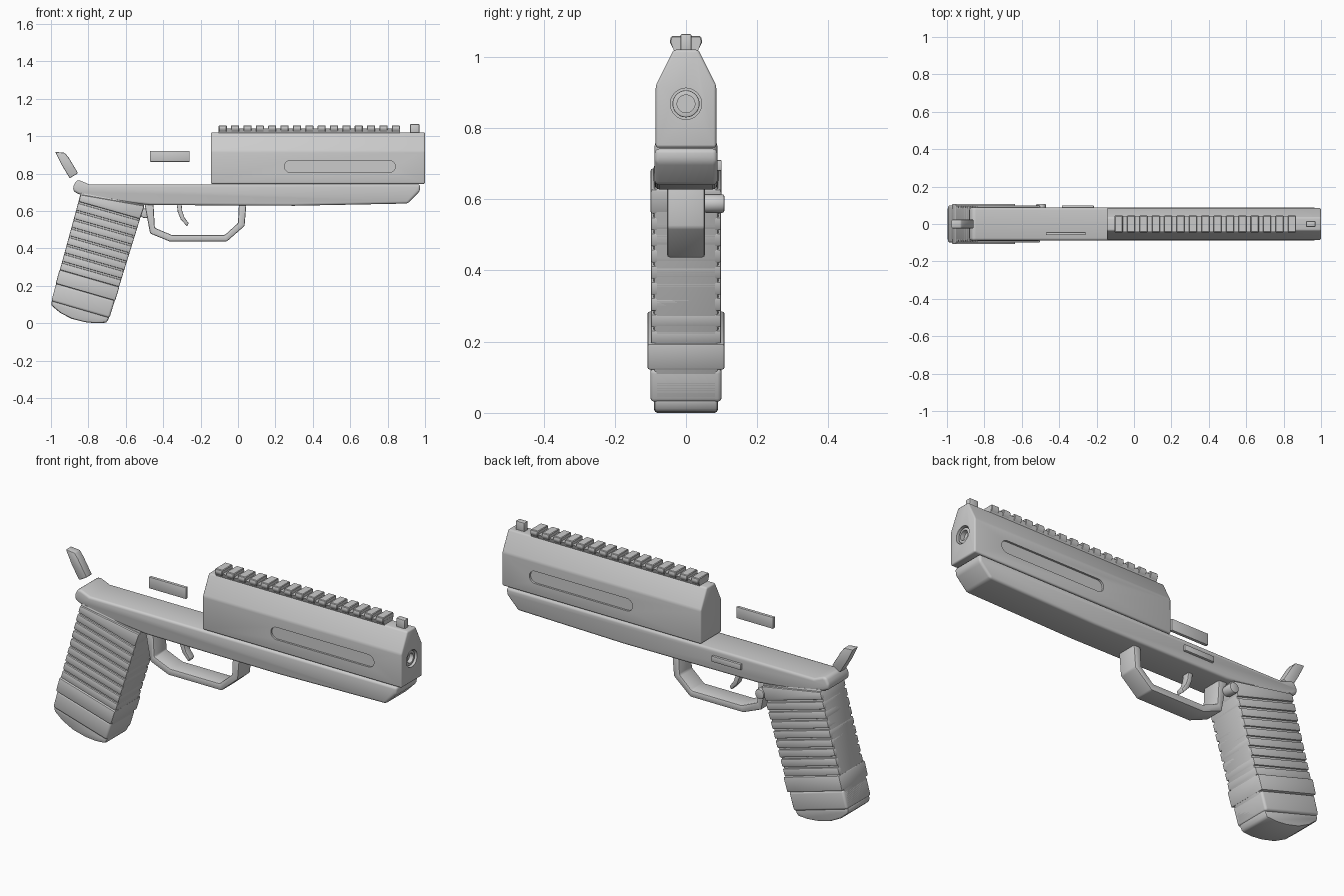
import bpy, bmesh, math
from mathutils import Vector

if "Cube" in bpy.data.objects:
    bpy.data.objects.remove(bpy.data.objects["Cube"], do_unlink=True)

grey = bpy.data.materials.new("plain grey")
grey.use_nodes = True
grey.diffuse_color = (0.6, 0.6, 0.6, 1)
grey.node_tree.nodes["Principled BSDF"].inputs["Base Color"].default_value = (0.6, 0.6, 0.6, 1)


def prism(name, points, low, high, axis="y", bevel=0.0, segments=2, cutters=()):
    """Extrude a flat outline along y (points are x, z) or along x (points are y, z)."""
    def place(p, d):
        return (p[0], d, p[1]) if axis == "y" else (d, p[0], p[1])
    bm = bmesh.new()
    ends = [[bm.verts.new(place(p, d)) for p in points] for d in (low, high)]
    n = len(points)
    for ring in ends:
        bm.faces.new(ring)
    for i in range(n):
        j = (i + 1) % n
        bm.faces.new((ends[0][i], ends[0][j], ends[1][j], ends[1][i]))
    bmesh.ops.recalc_face_normals(bm, faces=bm.faces)
    mesh = bpy.data.meshes.new(name)
    bm.to_mesh(mesh)
    bm.free()
    mesh.materials.append(grey)
    obj = bpy.data.objects.new(name, mesh)
    bpy.context.collection.objects.link(obj)
    bpy.ops.object.select_all(action="DESELECT")
    bpy.context.view_layer.objects.active = obj
    obj.select_set(True)
    if bevel:
        mod = obj.modifiers.new("bevel", "BEVEL")
        mod.width, mod.segments = bevel, segments
        mod.limit_method, mod.angle_limit = "ANGLE", math.radians(25)
        bpy.ops.object.modifier_apply(modifier=mod.name)
    for cutter in cutters:
        mod = obj.modifiers.new("cut", "BOOLEAN")
        mod.operation, mod.solver, mod.object = "DIFFERENCE", "EXACT", cutter
        bpy.ops.object.modifier_apply(modifier=mod.name)
        bpy.data.objects.remove(cutter, do_unlink=True)
    bpy.ops.object.shade_smooth_by_angle(angle=math.radians(32))
    return obj


def box(name, x, y, z, bevel=0.004):
    return prism(name, [(x[0], z[0]), (x[1], z[0]), (x[1], z[1]), (x[0], z[1])], *y, bevel=bevel)


def circle(cx, cz, r, n=32):
    return [(cx + r * math.cos(math.tau * i / n), cz + r * math.sin(math.tau * i / n)) for i in range(n)]


def capsule(x0, x1, z, r, n=10):
    right = [(x1 + r * math.sin(math.pi * i / n), z - r * math.cos(math.pi * i / n)) for i in range(n + 1)]
    left = [(x0 - r * math.sin(math.pi * i / n), z + r * math.cos(math.pi * i / n)) for i in range(n + 1)]
    return right + left


# Upper housing with side grooves and a muzzle opening
slot = capsule(0.28, 0.81, 0.838, 0.032)
cuts = [prism("groove_cutter_a", slot, 0.075, 0.12),
        prism("groove_cutter_b", slot, -0.12, -0.075),
        prism("muzzle_cutter", circle(0, 0.868, 0.044), 0.97, 1.05, "x")]
housing = [(-0.085, 0.745), (0.085, 0.745), (0.085, 0.92), (0.035, 1.02), (-0.035, 1.02), (-0.085, 0.92)]
prism("upper_housing", housing, -0.145, 1.0, "x", 0.008, 3, cuts)
bore = prism("bore_cutter", circle(0, 0.868, 0.025), 0.95, 1.05, "x")
prism("barrel", circle(0, 0.868, 0.038), 0.92, 0.992, "x", 0.003, 2, [bore])

# Accessory rail
prism("rail_base", [(-0.033, 1.015), (0.033, 1.015), (0.042, 1.04), (-0.042, 1.04)], -0.103, 0.866, "x")
tooth = [(-0.036, 1.022), (0.036, 1.022), (0.046, 1.042), (0.042, 1.058), (-0.042, 1.058), (-0.046, 1.042)]
for i in range(15):
    x = -0.103 + i * 0.0661
    prism(f"rail_tooth_{i + 1}", tooth, x, x + 0.043, "x", 0.003, 1)
box("front_sight", (0.92, 0.97), (-0.015, 0.015), (1.01, 1.064))

# Lower frame
prism("lower_frame", [(-0.88, 0.705), (-0.882, 0.73), (-0.865, 0.763), (-0.845, 0.763), (-0.795, 0.742),
                      (0.975, 0.742), (0.972, 0.705), (0.908, 0.64), (0.3, 0.628), (-0.47, 0.632),
                      (-0.74, 0.66), (-0.85, 0.69)], -0.088, 0.088, bevel=0.016, segments=3)

# Trigger guard and trigger
prism("trigger_guard", [(-0.5, 0.64), (-0.47, 0.48), (-0.365, 0.437), (-0.06, 0.437), (0.035, 0.52),
                        (0.045, 0.64), (0.005, 0.64), (0.0, 0.535), (-0.07, 0.472), (-0.355, 0.472),
                        (-0.445, 0.51), (-0.452, 0.64)], -0.053, 0.053, bevel=0.007)
prism("trigger", [(-0.328, 0.64), (-0.322, 0.595), (-0.306, 0.555), (-0.272, 0.518), (-0.264, 0.535),
                  (-0.286, 0.565), (-0.298, 0.6), (-0.302, 0.64)], -0.02, 0.02, bevel=0.004)

# Grip: a core with raised ridges laid across its length
back_top, back_end = Vector((-0.853, 0.65)), Vector((-1.0, 0.11))
front_top, front_end = Vector((-0.524, 0.557)), Vector((-0.69, 0.02))


def band(t0, t1, grow=0.0):
    g = Vector((grow, -0.3 * grow))
    return [back_top.lerp(back_end, t0) - g, back_top.lerp(back_end, t1) - g,
            front_top.lerp(front_end, t1) + g, front_top.lerp(front_end, t0) + g]


b, f = back_top.lerp(back_end, 0.98), front_top.lerp(front_end, 0.98)
prism("grip_core", [(-0.84, 0.7), back_top, b, f, front_top, (-0.5, 0.635)], -0.091, 0.091, bevel=0.01)
prism("grip_collar", [(-0.842, 0.688), back_top, front_top, (-0.5, 0.628)], -0.1, 0.1, bevel=0.008)
ridges = 8
step = 0.675 / ridges
for i in range(ridges):
    prism(f"grip_ridge_{i + 1}", band(i * step + 0.016, (i + 1) * step), -0.099, 0.099, bevel=0.005)
prism("grip_band", band(0.675, 0.812, 0.002), -0.108, 0.108, bevel=0.006)
prism("grip_foot", band(0.812, 0.985), -0.1, 0.1, bevel=0.012, segments=3)
prism("grip_base", [back_top.lerp(back_end, 0.97), (-0.998, 0.095), (-0.95, 0.055), (-0.89, 0.024),
                    (-0.82, 0.006), (-0.76, 0.0), (-0.703, 0.003), front_top.lerp(front_end, 0.97)],
      -0.09, 0.09, bevel=0.01)

# Loose parts and controls
prism("hammer", [(-0.977, 0.916), (-0.925, 0.911), (-0.905, 0.885), (-0.855, 0.802), (-0.9, 0.775),
                 (-0.945, 0.85)], -0.023, 0.023, bevel=0.005)
box("side_bar", (-0.47, -0.258), (-0.06, -0.044), (0.863, 0.922), 0.002)
box("release_lever", (-0.385, -0.215), (0.08, 0.1), (0.68, 0.71), 0.003)
prism("release_button", circle(-0.497, 0.588, 0.026), 0.05, 0.108, bevel=0.006)
